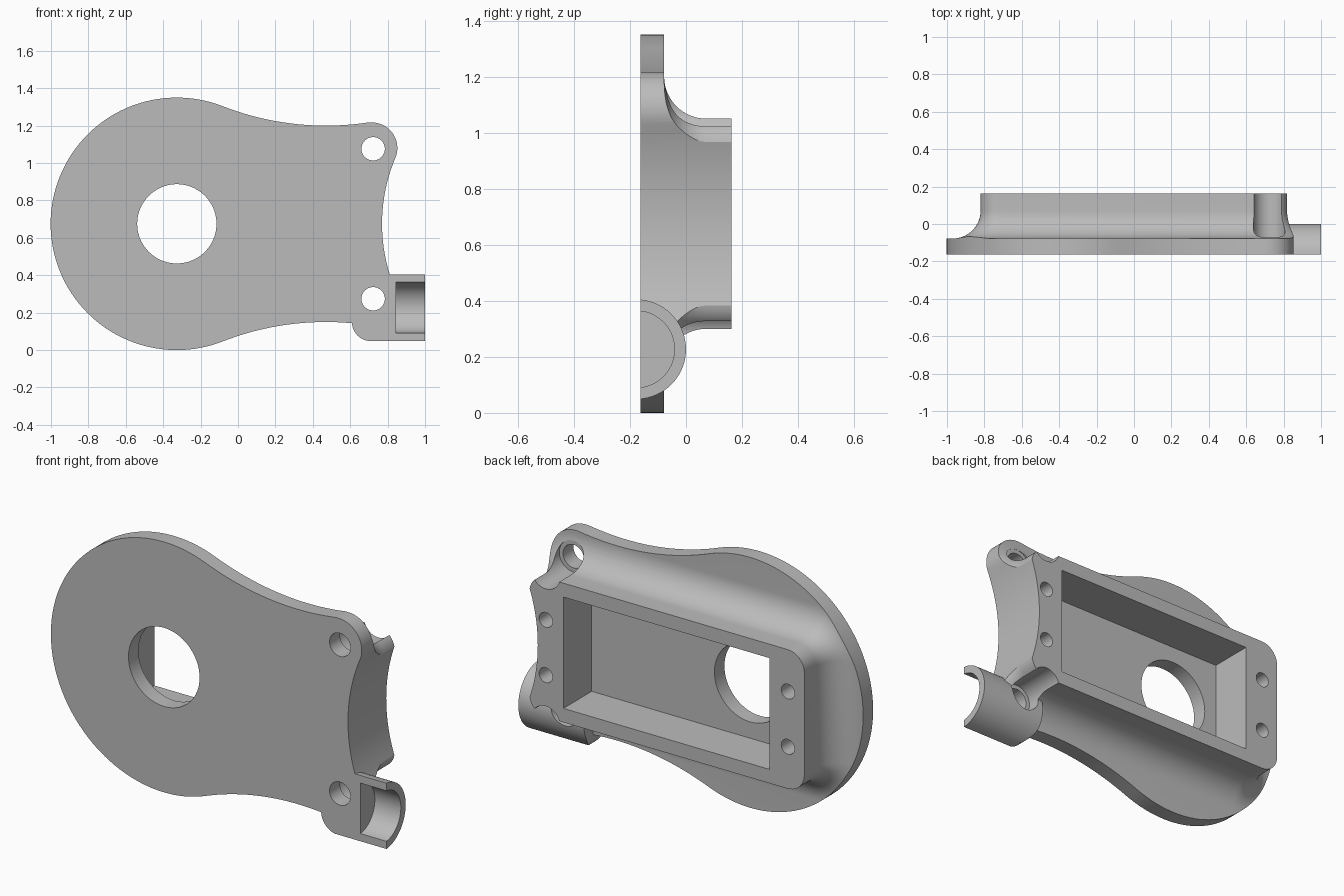
import bpy, bmesh
from math import sin, cos, pi, radians

if "Cube" in bpy.data.objects:
    bpy.data.objects.remove(bpy.data.objects["Cube"], do_unlink=True)

MID = 0.675                       # height of the symmetry line
FRONT, LEDGE, BACK = -0.163, -0.078, 0.163
BORE = 0.7225                     # x of the two lug bores

grey = bpy.data.materials.new("plain_grey")
grey.use_nodes = True
grey.diffuse_color = (0.5, 0.5, 0.5, 1)
grey.node_tree.nodes["Principled BSDF"].inputs["Base Color"].default_value = (0.5, 0.5, 0.5, 1)


def arc(cx, cz, r, a0, a1, n):
    """Points of an arc, angles in degrees."""
    steps = [radians(a0 + (a1 - a0) * i / n) for i in range(n + 1)]
    return [(cx + r * cos(a), cz + r * sin(a)) for a in steps]


def circle(cx, cz, r, n=48):
    return arc(cx, cz, r, 0, 360, n)[:-1]


def rounded_rect(hx, hz, r, n=10):
    pts = []
    for i, (sx, sz) in enumerate([(1, 1), (-1, 1), (-1, -1), (1, -1)]):
        pts += arc(sx * (hx - r), MID + sz * (hz - r), r, 90 * i, 90 * i + 90, n)
    return pts


def loft(name, rings):
    """Closed solid through rings of 3D points."""
    bm = bmesh.new()
    loops = [[bm.verts.new(p) for p in ring] for ring in rings]
    for a, b in zip(loops, loops[1:]):
        for i in range(len(a)):
            j = (i + 1) % len(a)
            bm.faces.new((a[i], a[j], b[j], b[i]))
    bm.faces.new(loops[0])
    bm.faces.new(loops[-1])
    bmesh.ops.recalc_face_normals(bm, faces=bm.faces)
    mesh = bpy.data.meshes.new(name)
    bm.to_mesh(mesh)
    bm.free()
    mesh.materials.append(grey)
    ob = bpy.data.objects.new(name, mesh)
    bpy.context.collection.objects.link(ob)
    return ob


def prism_y(name, pts, y0, y1):
    return loft(name, [[(x, y, z) for x, z in pts] for y in (y0, y1)])


def prism_x(name, pts, x0, x1):
    return loft(name, [[(x, y, z) for y, z in pts] for x in (x0, x1)])


def combine(target, tool, operation):
    """Apply a boolean and remove the tool."""
    tool.hide_render = True
    mod = target.modifiers.new("combine", "BOOLEAN")
    mod.operation, mod.object, mod.solver = operation, tool, "EXACT"
    bpy.context.view_layer.objects.active = target
    bpy.ops.object.modifier_apply(modifier=mod.name)
    bpy.data.objects.remove(tool, do_unlink=True)


# Plate outline: big disc, waist, lug and hollow end, mirrored about MID
upper = arc(-0.327, MID, 0.675, 180, 68.7, 40)
upper += arc(0.47, 2.717, 1.517, 248.7, 278.5, 24)[1:]
upper += arc(0.715, 1.08, 0.137, 98.5, -22.9, 20)[1:]
upper += arc(1.675, MID, 0.905, 157.1, 180, 12)[1:]
outline = upper + [(x, 2 * MID - z) for x, z in reversed(upper[1:-1])]

# Raised housing flowing through a cove into a wide flange
cove = 0.15
levels = [(0, BACK)]
for i in range(17):
    t = i / 16 * pi / 2
    levels.append((cove * (1 - cos(t)), LEDGE + cove * (1 - sin(t))))
levels += [(0.4, LEDGE), (0.4, FRONT - 0.05)]
body = loft("housing_plate", [
    [(x, y, z) for x, z in rounded_rect(0.82 + o, 0.375 + o, 0.1 + o)] for o, y in levels])
combine(body, prism_y("outline_cutter", outline, -0.5, 0.5), "INTERSECT")

# Half-round socket at the lower left, with one rounded corner
tube_y, tube_z = -0.178, 0.227
tube = prism_x("socket", circle(tube_y, tube_z, 0.178, 96), 0.5, 1.0)
corner = arc(0.71, 0.148, 0.1, 180, 270, 12) + [(1.2, 0.048), (1.2, 0.5), (0.61, 0.5)]
combine(tube, prism_y("corner_cutter", corner, -0.5, 0.5), "INTERSECT")
combine(body, tube, "UNION")
combine(body, prism_x("socket_bore", circle(tube_y, tube_z, 0.137, 72), 0.845, 1.2), "DIFFERENCE")

# Flat front
slab = [(-1.5, -0.5), (1.5, -0.5), (1.5, 2), (-1.5, 2)]
combine(body, prism_y("front_cutter", slab, -0.6, FRONT), "DIFFERENCE")

# Rectangular recess and round window
recess = [(-0.613, 0.375), (0.617, 0.375), (0.617, 0.975), (-0.613, 0.975)]
combine(body, prism_y("recess_cutter", recess, LEDGE, 0.5), "DIFFERENCE")
combine(body, prism_y("window_cutter", circle(-0.327, MID, 0.212, 80), -0.5, 0), "DIFFERENCE")

# Lug bores with screw-head clearance, and blind screw holes in the rim
for side in (-1, 1):
    z = MID + side * 0.401
    combine(body, prism_y("clearance", circle(BORE, z, 0.085), LEDGE + 0.004, 0.5), "DIFFERENCE")
    combine(body, prism_y("bore", circle(BORE, z, 0.0625), -0.5, 0.5), "DIFFERENCE")
    for x in (-0.722, 0.722):
        hole = circle(x, MID + side * 0.149, 0.04, 32)
        combine(body, prism_y("screw_hole", hole, -0.07, 0.5), "DIFFERENCE")

# Smooth curves, crisp edges
bpy.ops.object.select_all(action="DESELECT")
body.select_set(True)
bpy.context.view_layer.objects.active = body
bpy.ops.object.shade_smooth_by_angle(angle=radians(30))
